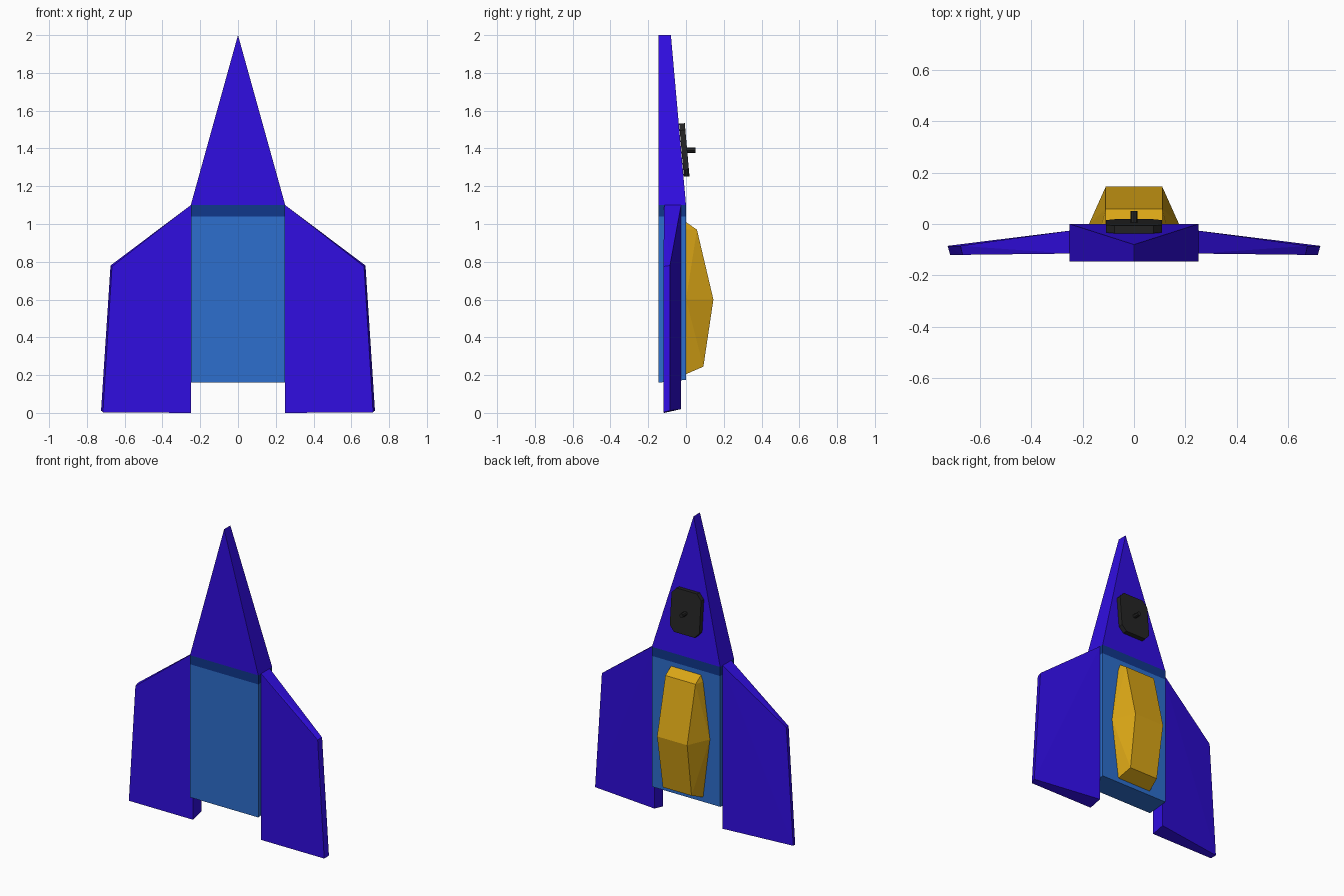
import bpy, bmesh, math

if "Cube" in bpy.data.objects:
    bpy.data.objects.remove(bpy.data.objects["Cube"])


def material(name, rgb):
    m = bpy.data.materials.new(name)
    m.diffuse_color = (*rgb, 1)
    m.use_nodes = True
    m.node_tree.nodes["Principled BSDF"].inputs["Base Color"].default_value = m.diffuse_color
    return m


INDIGO = material("indigo", (0.03, 0.004, 0.75))
BLUE = material("blue", (0.026, 0.156, 0.61))
NAVY = material("navy", (0.005, 0.038, 0.26))
GOLD = material("gold", (0.70, 0.38, 0.008))
DARK = material("dark", (0.018, 0.018, 0.018))


def hull(name, points, mat, both_sides=True):
    """Convex solid; both_sides repeats each point at -x."""
    if both_sides:
        points = set(points) | {(-x, y, z) for x, y, z in points}
    bm = bmesh.new()
    for p in sorted(points):
        bm.verts.new(p)
    bmesh.ops.convex_hull(bm, input=bm.verts)
    bmesh.ops.dissolve_limit(bm, angle_limit=0.005, verts=bm.verts, edges=bm.edges)
    bmesh.ops.recalc_face_normals(bm, faces=bm.faces)
    me = bpy.data.meshes.new(name)
    bm.to_mesh(me)
    bm.free()
    me.materials.append(mat)
    ob = bpy.data.objects.new(name, me)
    bpy.context.collection.objects.link(ob)
    return ob


W, FRONT, BACK = 0.25, -0.145, 0.0

# Fuselage with slightly slanted tail, and the dark collar above it
hull("fuselage", [(W, FRONT, 0.16), (W, BACK, 0.175),
                  (W, FRONT, 1.04), (W, BACK, 1.04)], BLUE)
hull("collar", [(W, y, z) for y in (FRONT, BACK) for z in (1.04, 1.10)], NAVY)

# Nose wedge ending in a short edge
hull("nose", [(W, FRONT, 1.10), (W, BACK, 1.10),
              (0.0, FRONT, 2.0), (0.0, -0.08, 2.0)], INDIGO)

# Wings, tapering in thickness towards the tip
wing = hull("wings", [
    (W, -0.115, 0.0), (W, -0.026, 0.02), (W, -0.115, 1.10), (W, -0.026, 1.10),
    (0.715, -0.12, 0.003), (0.725, -0.085, 0.012),
    (0.667, -0.12, 0.775), (0.675, -0.085, 0.78)], INDIGO, False)
wing.modifiers.new("mirror", 'MIRROR')

# Faceted gold pod on the back
hull("back_pod", [
    (0.11, 0.0, 1.01), (0.125, 0.0, 0.97), (0.175, 0.0, 0.60), (0.125, 0.0, 0.205),
    (0.11, 0.058, 0.97), (0.11, 0.145, 0.60), (0.105, 0.092, 0.245)], GOLD)

# Chamfered plate lying on the sloping nose
plate = hull("nose_plate", [(x, y, s * z) for y in (-0.016, 0.014) for s in (-1, 1)
                            for x, z in ((0.075, 0.141), (0.108, 0.105))], DARK)
plate.location = (0, -0.008, 1.392)
plate.rotation_euler.x = 0.089

# Small peg in the plate
bpy.ops.mesh.primitive_cylinder_add(vertices=8, radius=0.014, depth=0.06,
                                    location=(0, 0.02, 1.39),
                                    rotation=(math.pi / 2, 0, 0))
peg = bpy.context.object
peg.name = "plate_peg"
peg.data.materials.append(DARK)
